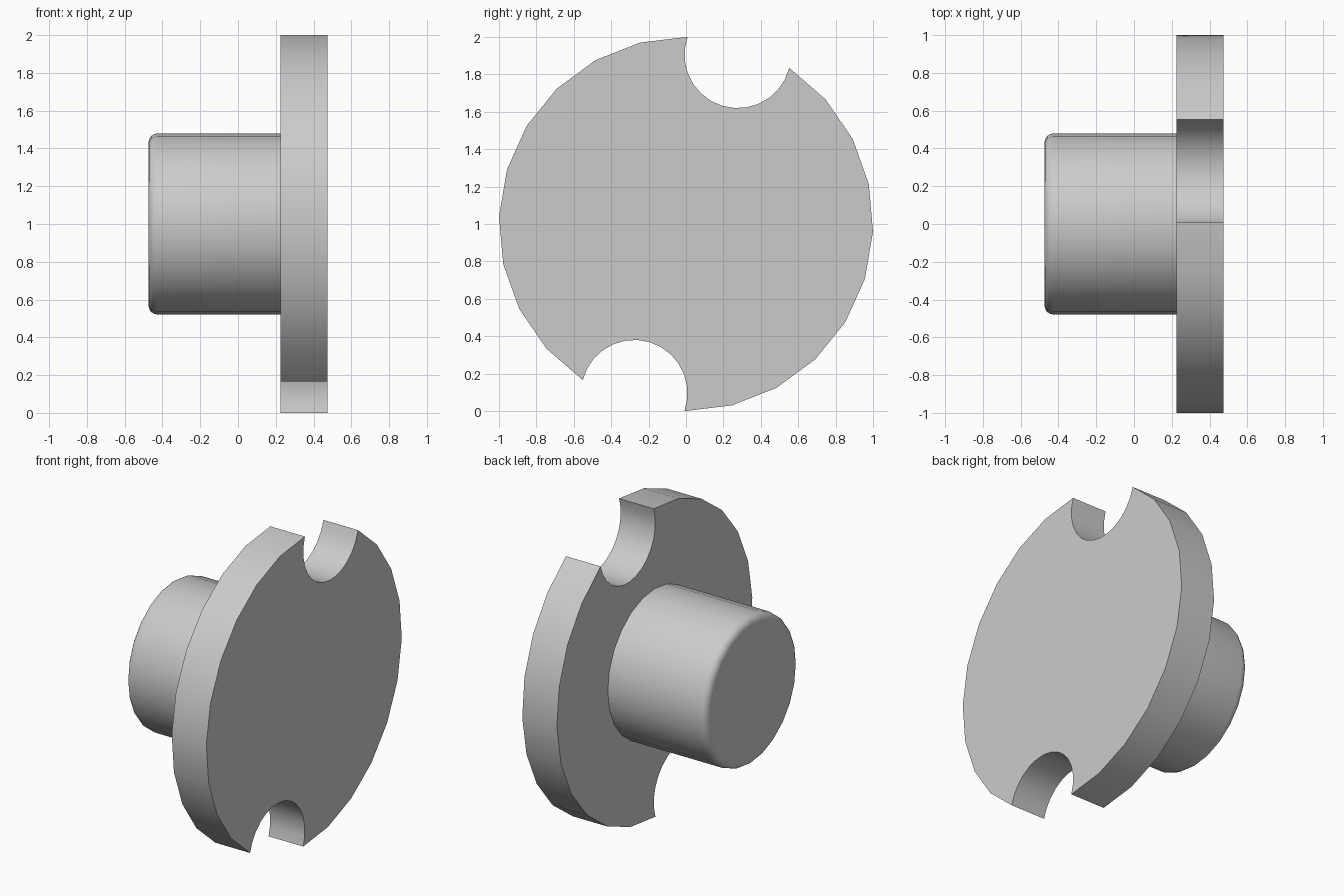
import bpy, bmesh
from math import cos, sin, pi, radians
from mathutils import Matrix, Vector

cube = bpy.data.objects.get("Cube")
if cube:
    bpy.data.objects.remove(cube)

grey = bpy.data.materials.new("plain grey")
grey.use_nodes = True
colour = (0.6, 0.6, 0.6, 1)
grey.diffuse_color = colour
grey.node_tree.nodes["Principled BSDF"].inputs["Base Color"].default_value = colour

AXIS_Z = 1.0            # height of the shared axis, which runs along x
FLANGE_X = (0.225, 0.473)


def finish(name, bm):
    bmesh.ops.recalc_face_normals(bm, faces=bm.faces)
    mesh = bpy.data.meshes.new(name)
    bm.to_mesh(mesh)
    bm.free()
    mesh.materials.append(grey)
    obj = bpy.data.objects.new(name, mesh)
    bpy.context.collection.objects.link(obj)
    bpy.ops.object.select_all(action="DESELECT")
    obj.select_set(True)
    bpy.context.view_layer.objects.active = obj
    bpy.ops.object.shade_smooth_by_angle(angle=radians(35))
    return obj


def arc(centre, radius, start, end, steps):
    return [centre + radius * Vector((cos(a), sin(a)))
            for a in (start + (end - start) * i / steps for i in range(steps + 1))]


# Flange: disc outline with two opposite round notches
notch_angle, half_gap = radians(73), radians(16.5)
notch_dist = 0.945
corner = Vector((cos(half_gap) - notch_dist, sin(half_gap)))
notch_radius = corner.length
swing = corner.angle_signed(Vector((1, 0)))
outline = []
for turn in (0, pi):
    mid = notch_angle + turn
    outline += arc(Vector((0, 0)), 1.0, mid + half_gap, mid + pi - half_gap, 10)
    mid += pi
    centre = notch_dist * Vector((cos(mid), sin(mid)))
    outline += arc(centre, notch_radius, mid - abs(swing), mid - 2 * pi + abs(swing), 14)[1:-1]

bm = bmesh.new()
face = bm.faces.new([bm.verts.new((FLANGE_X[0], p.x, AXIS_Z + p.y)) for p in outline])
out = bmesh.ops.extrude_face_region(bm, geom=[face], use_keep_orig=True)
moved = [g for g in out["geom"] if isinstance(g, bmesh.types.BMVert)]
bmesh.ops.translate(bm, verts=moved, vec=(FLANGE_X[1] - FLANGE_X[0], 0, 0))
finish("flange", bm)

# Shaft: cylinder with a rounded free end
x0, x1 = -0.474, FLANGE_X[0] + 0.01
bm = bmesh.new()
bmesh.ops.create_cone(
    bm, cap_ends=True, segments=24, radius1=0.479, radius2=0.479, depth=x1 - x0,
    matrix=Matrix.Translation(((x0 + x1) / 2, 0, AXIS_Z)) @ Matrix.Rotation(pi / 2, 4, "Y"))
rim = [e for e in bm.edges if all(v.co.x < x0 + 0.01 for v in e.verts)]
bmesh.ops.bevel(bm, geom=rim, offset=0.047, segments=4, profile=0.5, affect="EDGES")
finish("shaft", bm)
